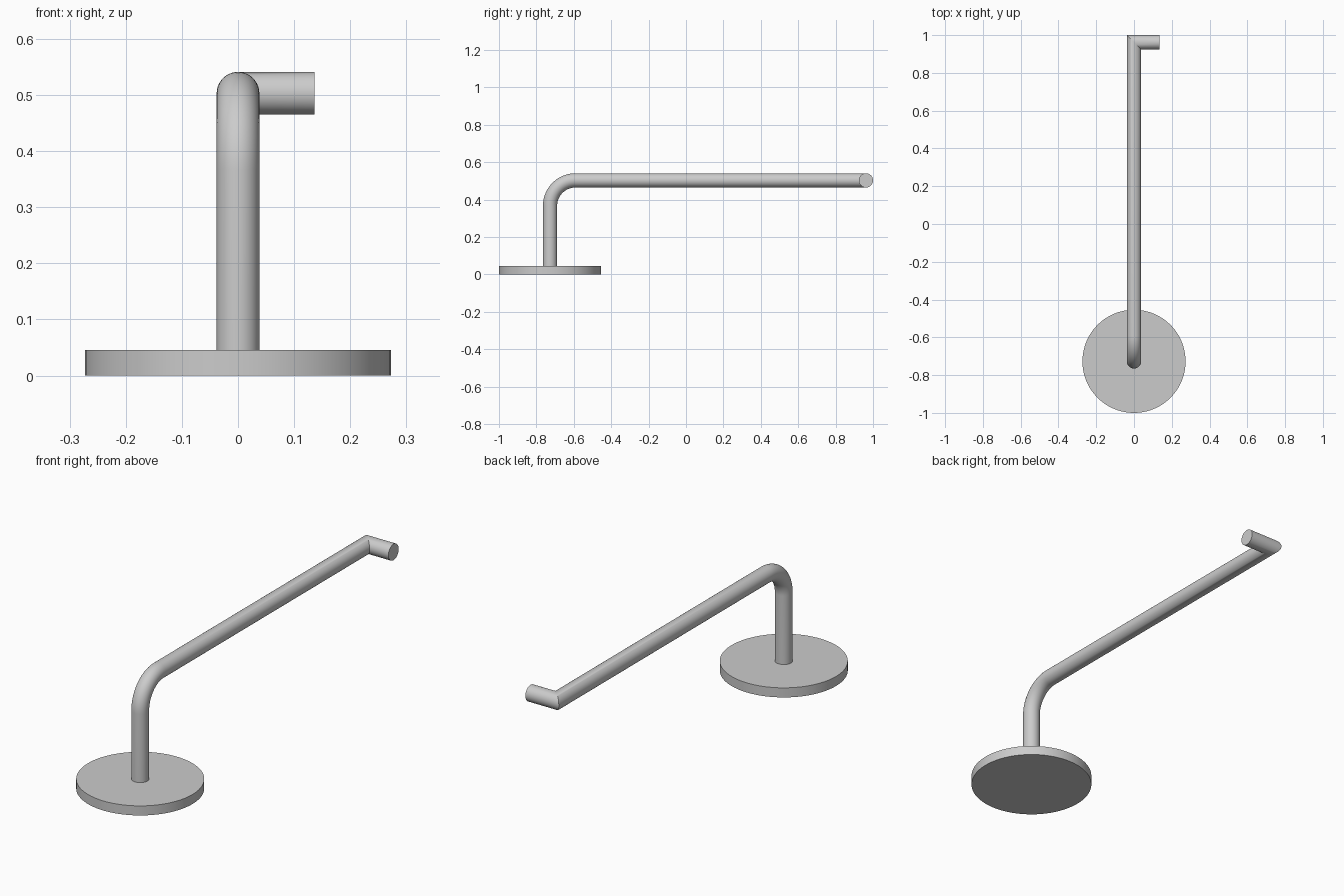
import bpy, bmesh
from math import sin, cos, pi, radians
from mathutils import Vector

if "Cube" in bpy.data.objects:
    bpy.data.objects.remove(bpy.data.objects["Cube"])

R = 0.038           # tube radius
POST_Y = -0.727     # axis of the post and base
ARM_Z = 0.503       # height of the arm axis
BEND = 0.136        # bend radius on the axis
CORNER_Y = 0.962    # mitred corner
TIP_X = 0.136
SIDES, STEPS = 48, 20


def smooth(obj):
    bpy.ops.object.select_all(action='DESELECT')
    obj.select_set(True)
    bpy.context.view_layer.objects.active = obj
    bpy.ops.object.shade_smooth_by_angle(angle=radians(30))


# Round wall plate
bpy.ops.mesh.primitive_cylinder_add(vertices=96, radius=0.273, depth=0.045,
                                    location=(0, POST_Y, 0.0225))
base = bpy.context.object
base.name = "base_plate"
smooth(base)

# Tube stations: centre plus two cross-section axes
X = Vector((1, 0, 0))
stations = [(Vector((0, POST_Y, 0.04)), X, Vector((0, -1, 0)))]
for i in range(STEPS + 1):
    a = pi / 2 * i / STEPS
    out = Vector((0, -cos(a), sin(a)))
    centre = Vector((0, POST_Y + BEND, ARM_Z - BEND)) + out * BEND
    stations.append((centre, X, out))
up = Vector((0, 0, 1))
stations.append((Vector((0, CORNER_Y, ARM_Z)), Vector((1, -1, 0)), up))      # mitre
stations.append((Vector((TIP_X, CORNER_Y, ARM_Z)), Vector((0, -1, 0)), up))  # tip

# Bent tube: post, arm and hook tip
bm = bmesh.new()
rings = []
for c, u, v in stations:
    rings.append([bm.verts.new(c + R * (cos(t) * u + sin(t) * v))
                  for t in (2 * pi * k / SIDES for k in range(SIDES))])
for a, b in zip(rings, rings[1:]):
    for k in range(SIDES):
        n = (k + 1) % SIDES
        bm.faces.new((a[k], a[n], b[n], b[k]))
bm.faces.new(rings[0])
bm.faces.new(rings[-1])
bmesh.ops.recalc_face_normals(bm, faces=bm.faces)
mesh = bpy.data.meshes.new("bent_tube")
bm.to_mesh(mesh)
bm.free()
tube = bpy.data.objects.new("bent_tube", mesh)
bpy.context.collection.objects.link(tube)
smooth(tube)
